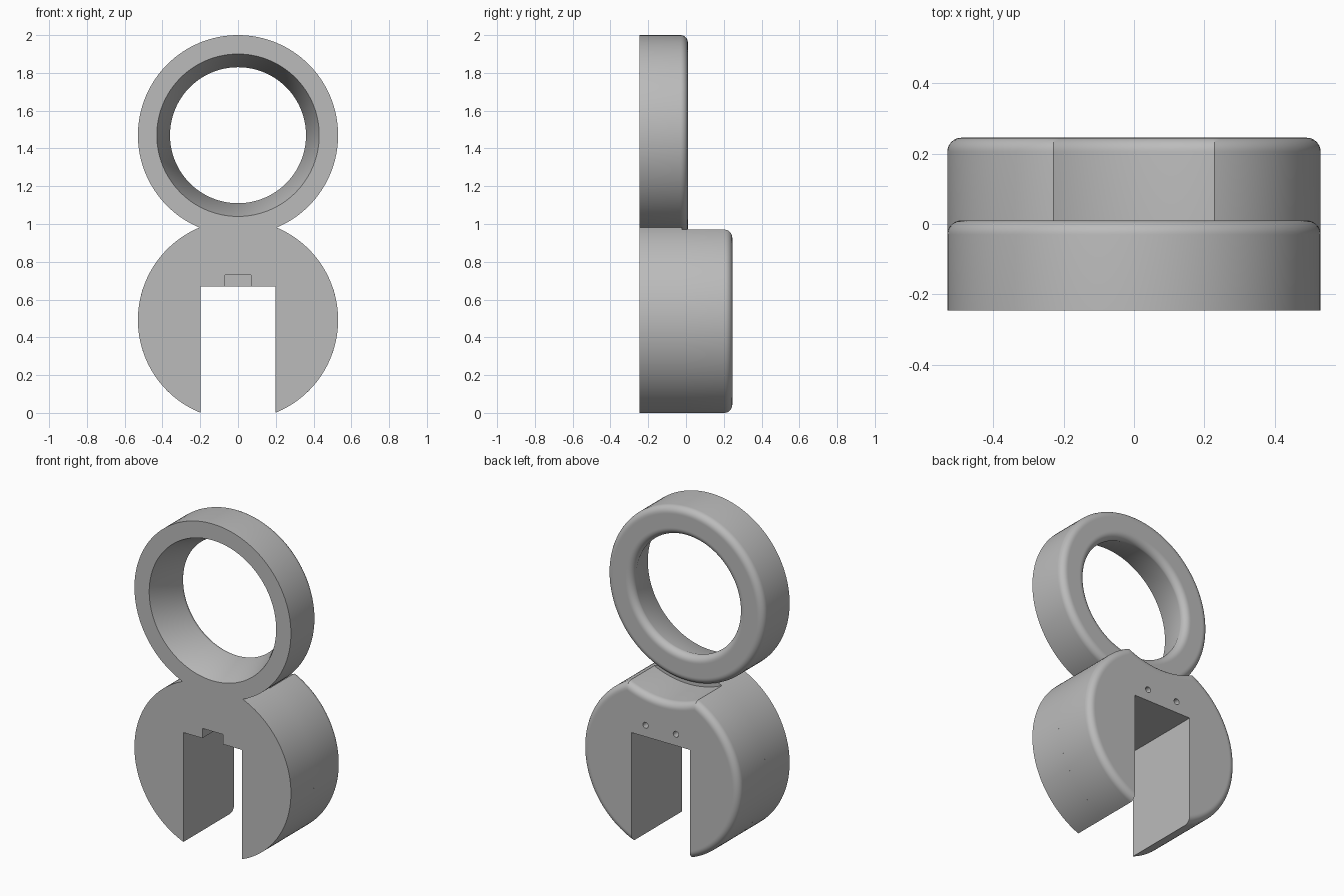
import bpy
import bmesh
from math import pi, sin, cos, asin, acos

if "Cube" in bpy.data.objects:
    bpy.data.objects.remove(bpy.data.objects["Cube"])

FRONT, BACK, RING_BACK = -0.245, 0.245, 0.01
STEP_Y, NOTCH_Y = -0.02, -0.1
RADIUS, FILLET, SUPPORT = 0.53, 0.04, 0.005
BODY_Z, RING_Z = 0.492, 1.47
SADDLE = 0.55
SLOT_HALF, SLOT_TOP = 0.198, 0.67
NOTCH_HALF, NOTCH_TOP = 0.07, 0.73
QUARTER = [pi / 2 * i / 8 for i in range(9)]

grey = bpy.data.materials.new("plain grey")
grey.use_nodes = True
colour = (0.5, 0.5, 0.5, 1)
grey.diffuse_color = colour
grey.node_tree.nodes["Principled BSDF"].inputs["Base Color"].default_value = colour


def make_object(name, bm):
    bmesh.ops.recalc_face_normals(bm, faces=bm.faces)
    mesh = bpy.data.meshes.new(name)
    bm.to_mesh(mesh)
    bm.free()
    mesh.materials.append(grey)
    obj = bpy.data.objects.new(name, mesh)
    bpy.context.collection.objects.link(obj)
    bpy.ops.object.select_all(action="DESELECT")
    obj.select_set(True)
    bpy.context.view_layer.objects.active = obj
    bpy.ops.object.shade_smooth_by_angle(angle=pi / 6)


def loft(bm, sections):
    """Bridge closed loops of equal length and return the last loop."""
    loops = [[bm.verts.new(p) for p in s] for s in sections]
    for a, b in zip(loops, loops[1:]):
        for i in range(len(a)):
            j = (i + 1) % len(a)
            bm.faces.new((a[i], a[j], b[j], b[i]))
    return loops[-1]


def circle(x, y, z, radius, count):
    turns = [2 * pi * i / count for i in range(count)]
    return [(x + radius * sin(t), y, z + radius * cos(t)) for t in turns]


def body_outline(y, radius, scoop, notch_top=SLOT_TOP):
    """Slotted disc with a concave scoop at the top, concentric with the ring."""
    d = RING_Z - BODY_Z
    start = acos((d * d + radius ** 2 - scoop ** 2) / (2 * d * radius))
    end = pi - asin(SLOT_HALF / radius)
    sweep = acos((d * d + scoop ** 2 - radius ** 2) / (2 * d * scoop))
    half = []
    for i in range(12):
        t = sweep * i / 12
        half.append((scoop * sin(t), RING_Z - scoop * cos(t)))
    for i in range(65):
        t = start + (end - start) * i / 64
        half.append((radius * sin(t), BODY_Z + radius * cos(t)))
    half += [(SLOT_HALF, SLOT_TOP), (NOTCH_HALF, SLOT_TOP), (NOTCH_HALF, notch_top)]
    return ([(x, y, z) for x, z in half]
            + [(-x, y, z) for x, z in reversed(half[1:])])


# Lower body: notch at the front, saddle behind the ring, rounded back rim
seat = RADIUS - 0.002
sections = [body_outline(FRONT, RADIUS, seat, NOTCH_TOP),
            body_outline(NOTCH_Y, RADIUS, seat, NOTCH_TOP),
            body_outline(NOTCH_Y, RADIUS, seat),
            body_outline(STEP_Y, RADIUS, seat),
            body_outline(STEP_Y, RADIUS, SADDLE)]
for t in QUARTER:
    inset = FILLET * (1 - cos(t))
    sections.append(body_outline(BACK - FILLET * (1 - sin(t)),
                                 RADIUS - inset, SADDLE + inset))
inset = FILLET + SUPPORT
sections.append(body_outline(BACK, RADIUS - inset, SADDLE + inset))
bm = bmesh.new()
loft(bm, sections)

# Two small blind holes in the back
for x in (-0.103, 0.103):
    floor = loft(bm, [circle(x, y, 0.74, 0.018, 24) for y in (BACK, BACK - 0.1)])
    bm.faces.new(floor)

# Flat front and back faces
bmesh.ops.remove_doubles(bm, verts=bm.verts, dist=1e-5)
for y in (FRONT, BACK):
    rim = [e for e in bm.edges
           if e.is_boundary and all(abs(v.co.y - y) < 1e-4 for v in e.verts)]
    bmesh.ops.triangle_fill(bm, edges=rim, use_beauty=True, normal=(0, 1, 0))
make_object("clip_body", bm)

# Upper ring with tapered bore and rounded back edges
mid = RING_BACK - FILLET
outer = [(RADIUS - FILLET * (1 - cos(t)), mid + FILLET * sin(t)) for t in QUARTER]
inner = [(0.36 + FILLET * (1 - cos(t)), mid + FILLET * sin(t)) for t in QUARTER]
profile = [(0.43, FRONT), (RADIUS, FRONT)] + outer
profile += [(outer[-1][0] - SUPPORT, RING_BACK), (inner[-1][0] + SUPPORT, RING_BACK)]
profile += inner[::-1] + [(0.43, FRONT)]
bm = bmesh.new()
loft(bm, [circle(0, y, RING_Z, r, 128) for r, y in profile])
bmesh.ops.remove_doubles(bm, verts=bm.verts, dist=1e-5)
make_object("ring", bm)
